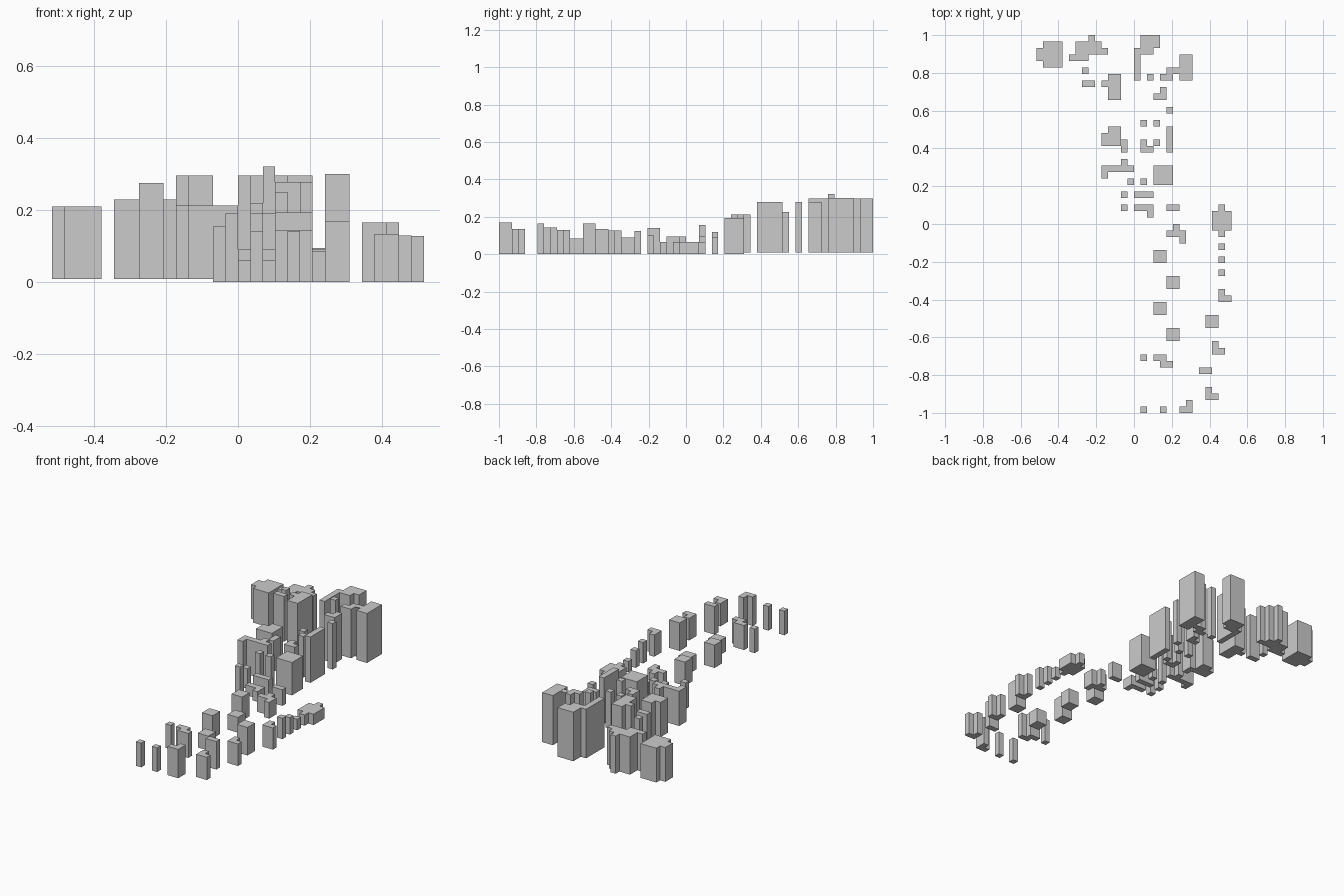
import bpy, bmesh

if "Cube" in bpy.data.objects:
    bpy.data.objects.remove(bpy.data.objects["Cube"])

U = 2 / 58  # grid unit of the town plan


def tower(name, height, *rects, base=0.0):
    """Flat-roofed building: footprint is a union of (x0, x1, y0, y1) grid rectangles."""
    cells = {(i, j) for x0, x1, y0, y1 in rects
             for i in range(x0, x1) for j in range(y0, y1)}
    bm = bmesh.new()
    corners = {}

    def corner(i, j):
        if (i, j) not in corners:
            corners[i, j] = bm.verts.new((i * U, j * U, base))
        return corners[i, j]

    for i, j in sorted(cells):
        bm.faces.new([corner(i, j), corner(i + 1, j), corner(i + 1, j + 1), corner(i, j + 1)])
    floor = bm.faces[:]
    ext = bmesh.ops.extrude_face_region(bm, geom=floor, use_keep_orig=True)
    for v in ext["geom"]:
        if isinstance(v, bmesh.types.BMVert):
            v.co.z = height
    bmesh.ops.recalc_face_normals(bm, faces=bm.faces[:])
    bmesh.ops.dissolve_limit(bm, angle_limit=0.01, verts=bm.verts[:], edges=bm.edges[:])
    me = bpy.data.meshes.new(name)
    bm.to_mesh(me)
    bm.free()
    bpy.context.collection.objects.link(bpy.data.objects.new(name, me))


def sheet(name, z, x0, x1, y0, y1):
    """Thin open roof or floor panel."""
    me = bpy.data.meshes.new(name)
    me.from_pydata([(x * U, y * U, z) for x, y in
                    ((x0, y0), (x1, y0), (x1, y1), (x0, y1))], [], [(0, 1, 2, 3)])
    bpy.context.collection.objects.link(bpy.data.objects.new(name, me))


B = 0.008  # the far district stands slightly higher

# Far left district
tower("far_left_tower", 0.21, (-14, -11, 24, 28), (-15, -14, 25, 27), base=B)
tower("far_left_block", 0.23, (-7, -6, 28, 29), (-9, -5, 27, 28), (-9, -4, 26, 27),
      (-10, -7, 25, 26), base=B)
tower("slim_tower_a", 0.275, (-8, -7, 23, 24), base=B)
tower("slim_tower_b", 0.275, (-8, -6, 21, 22), base=B)
tower("left_high_tower", 0.297, (-4, -2, 19, 21), (-5, -2, 21, 22), (-4, -2, 22, 23), base=B)

# Far right district
tower("far_centre_tower", 0.297, (1, 4, 27, 29), (0, 3, 26, 27), (0, 1, 22, 26), base=B)
tower("tallest_spire", 0.322, (2, 3, 22, 23), base=B)
tower("far_right_tower", 0.3, (7, 9, 22, 26), base=B)
tower("far_right_annex", 0.297, (4, 6, 22, 23), (5, 6, 23, 24), base=B)
sheet("bridge_roof", 0.299, 6, 7, 23, 24)
sheet("bridge_floor", B, 6, 7, 23, 24)
tower("right_step_tower", 0.278, (3, 5, 19, 20), (4, 5, 20, 21), base=B)
tower("right_slim_tower", 0.278, (5, 6, 17, 18), base=B)

# Middle district
tower("right_wall_tower", 0.278, (5, 6, 11, 15), base=B)
tower("mid_slim_a", 0.22, (1, 2, 15, 16), base=B)
tower("mid_slim_b", 0.225, (3, 4, 15, 16), base=B)
tower("mid_slim_c", 0.25, (3, 4, 12, 13), base=B)
tower("mid_corner_block", 0.19, (1, 2, 11, 13), (2, 3, 11, 12), base=B)
tower("left_mid_tower", 0.213, (-4, -2, 12, 15), (-5, -4, 12, 14), base=B)
tower("left_mid_annex", 0.19, (-2, -1, 11, 13), base=B)
tower("left_long_block", 0.213, (-4, 0, 8, 9), (-2, -1, 9, 10), (-5, -4, 7, 9), base=B)
tower("mid_square_tower", 0.194, (3, 6, 6, 9))
for k, x in enumerate((-1, 1)):
    tower(f"mid_post_{k}", 0.19, (x, x + 1, 6, 7))

# Low houses around the centre
tower("low_house_a", 0.118, (-2, -1, 4, 5))
tower("low_row", 0.09, (0, 3, 4, 5))
tower("low_house_b", 0.155, (-2, -1, 2, 3))
tower("low_corner_house", 0.06, (0, 3, 2, 3), (2, 3, 1, 2))
tower("low_house_c", 0.095, (5, 7, 2, 3))
tower("low_zigzag_house", 0.095, (6, 7, -2, 0), (5, 8, -2, -1), (7, 8, -3, -2))

# Inner side of the near street: square towers stepping left and right
for k, (x, y, h) in enumerate(((3, -6, 0.139), (5, -10, 0.09), (3, -14, 0.134), (5, -18, 0.085))):
    tower(f"street_tower_{k}", h, (x, x + 2, y, y + 2))
tower("street_zigzag", 0.144, (3, 5, -21, -20), (4, 6, -22, -21))
for k, (x, y) in enumerate(((1, -21), (1, -29), (4, -29))):
    tower(f"street_post_{k}", 0.142, (x, x + 1, y, y + 1))
tower("street_end_corner", 0.17, (7, 9, -29, -28), (8, 9, -28, -27))

# Outer side of the near street
tower("low_plaza_block", 0.064, (12, 15, -1, 2), (13, 14, -2, 3))
for k, h in enumerate((0.064, 0.1, 0.123)):
    y = -4 - 2 * k
    tower(f"outer_post_{k}", h, (13, 14, y, y + 1))
tower("outer_corner_a", 0.128, (13, 15, -12, -11), (13, 14, -11, -10))
tower("outer_square", 0.165, (11, 13, -16, -14))
tower("outer_corner_b", 0.13, (12, 14, -20, -19), (12, 13, -19, -18))
tower("outer_bar", 0.165, (10, 12, -23, -22))
tower("outer_corner_c", 0.134, (11, 13, -27, -26), (11, 12, -26, -25))
